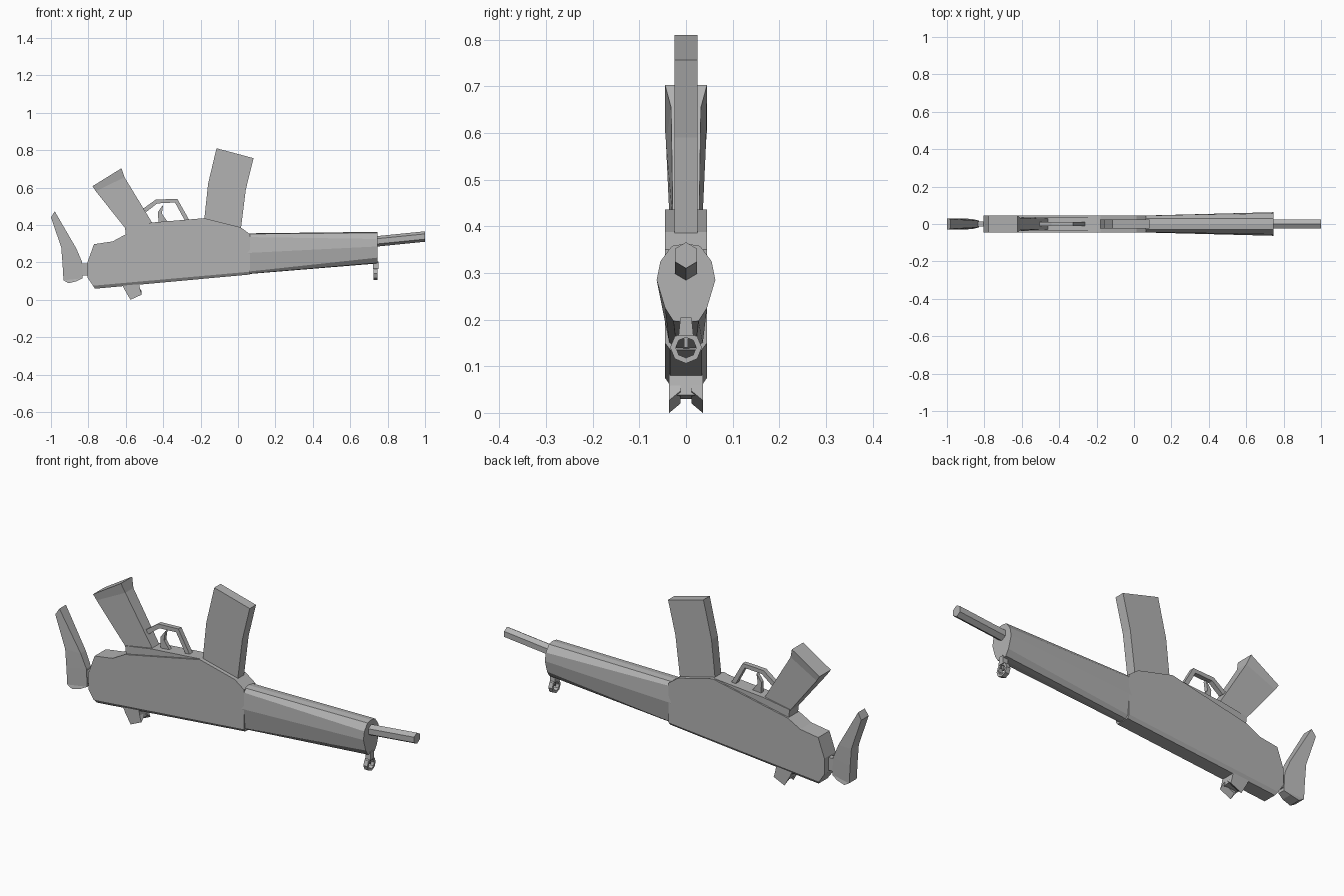
import bpy, bmesh, math
from mathutils import Vector

cube = bpy.data.objects.get("Cube")
if cube:
    bpy.data.objects.remove(cube, do_unlink=True)

grey = bpy.data.materials.new("plain grey")
grey.use_nodes = True
COLOUR = (0.45, 0.45, 0.45, 1)
grey.diffuse_color = COLOUR
grey.node_tree.nodes["Principled BSDF"].inputs["Base Color"].default_value = COLOUR


def loft(name, rings, closed=False):
    """Bridge equal rings of points; cap the ends unless the loop is closed."""
    bm = bmesh.new()
    loops = [[bm.verts.new(p) for p in ring] for ring in rings]
    pairs = list(zip(loops, loops[1:]))
    if closed:
        pairs.append((loops[-1], loops[0]))
    for a, b in pairs:
        for i in range(len(a)):
            j = (i + 1) % len(a)
            bm.faces.new((a[i], a[j], b[j], b[i]))
    if not closed:
        bm.faces.new(loops[0])
        bm.faces.new(loops[-1])
    bmesh.ops.recalc_face_normals(bm, faces=bm.faces)
    mesh = bpy.data.meshes.new(name)
    bm.to_mesh(mesh)
    bm.free()
    mesh.materials.append(grey)
    obj = bpy.data.objects.new(name, mesh)
    bpy.context.collection.objects.link(obj)
    return obj


def plate(name, outline, half, y=0):
    """Side outline (x, z) extruded across y."""
    return loft(name, [[(x, y + s * half, z) for x, z in outline] for s in (-1, 1)])


def bar(name, stations):
    """Rectangular sections, each given as edge a, edge b and half widths at both."""
    return loft(name, [[(a[0], -wa, a[1]), (a[0], wa, a[1]),
                        (b[0], wb, b[1]), (b[0], -wb, b[1])]
                       for a, b, wa, wb in stations])


# Receiver with a chamfered lower edge
plate("receiver", [(-.775, .075), (-.805, .12), (-.805, .2), (-.77, .297),
                   (-.67, .312), (-.6, .35), (-.18, .436), (.013, .388),
                   (.065, .35), (.065, .15)], .045)
bar("receiver_bottom", [((-.775, .075), (.065, .15), .045, .045),
                        ((-.765, .059), (.065, .135), .034, .034)])
plate("trigger_housing", [(-.6, .35), (-.605, .39), (-.46, .413), (-.18, .436)], .037)

# Tapered handguard
rear = [(0, .355), (.03, .352), (.044, .335), (.045, .25), (.036, .15), (.02, .138), (0, .137)]
front = [(0, .363), (.03, .358), (.055, .325), (.063, .285), (.045, .225), (.027, .197), (0, .194)]


def mirrored(half, x):
    return [(x, y, z) for y, z in half] + [(x, -y, z) for y, z in half[-2:0:-1]]


loft("handguard", [mirrored(rear, .05), mirrored(front, .745)])

# Hexagonal barrel
loft("barrel", [[(x, .027 * math.sin(i * math.pi / 3), zc + .028 * math.cos(i * math.pi / 3))
                 for i in range(6)] for x, zc in ((.73, .311), (1, .338))])

# Curved magazine
plate("magazine", [(-.18, .41), (-.178, .45), (-.16, .62), (-.115, .81),
                   (.083, .757), (.042, .59), (.015, .375)], .025)

# Grip with a flared end
bar("grip", [((-.605, .385), (-.455, .405), .034, .028),
             ((-.76, .58), (-.607, .655), .043, .032),
             ((-.778, .607), (-.623, .703), .045, .045)])

# Trigger guard strip
path = [(-.51, .485), (-.44, .535), (-.325, .54), (-.26, .425)]
inner = [(-.49, .47), (-.432, .515), (-.337, .52), (-.285, .425)]
bar("trigger_guard", [(a, b, .012, .012) for a, b in zip(path, inner)])
plate("trigger", [(-.425, .41), (-.428, .47), (-.4, .508), (-.407, .46), (-.375, .415)], .009)

# Butt plate, narrower towards the receiver, and its connector
bar("butt", [((-1, .44), (-.98, .473), .03, .026),
             ((-.945, .28), (-.865, .275), .03, .02),
             ((-.938, .19), (-.835, .205), .03, .018),
             ((-.933, .104), (-.83, .115), .03, .018),
             ((-.906, .088), (-.86, .1), .03, .026)])
plate("butt_connector", [(-.85, .13), (-.85, .195), (-.79, .195), (-.79, .13)], .014)

# Rear sight block with two ears
plate("rear_sight_base", [(-.62, .08), (-.592, .03), (-.52, .038), (-.53, .09)], .036)
for side, label in ((1, "left"), (-1, "right")):
    loft("rear_sight_ear_" + label,
         [[(x, side * y, z) for x, z in ((-.61, .06), (-.575, low), (-.515, low + .027), (-.525, .06))]
          for y, low in ((.012, .02), (.036, 0))])

# Front sight: neck, ring and post
bar("front_sight_neck", [((.722, .205), (.75, .205), .012, .012),
                         ((.722, .165), (.75, .165), .016, .016)])
ring = []
for i in range(8):
    d = Vector((0, math.sin(i * math.pi / 4), math.cos(i * math.pi / 4)))
    ring.append([Vector((x, 0, .14)) + d * r
                 for x, r in ((.724, .022), (.746, .022), (.746, .034), (.724, .034))])
loft("front_sight_ring", ring, closed=True)
plate("front_sight_post", [(.73, .175), (.73, .14), (.74, .14), (.74, .175)], .004)
